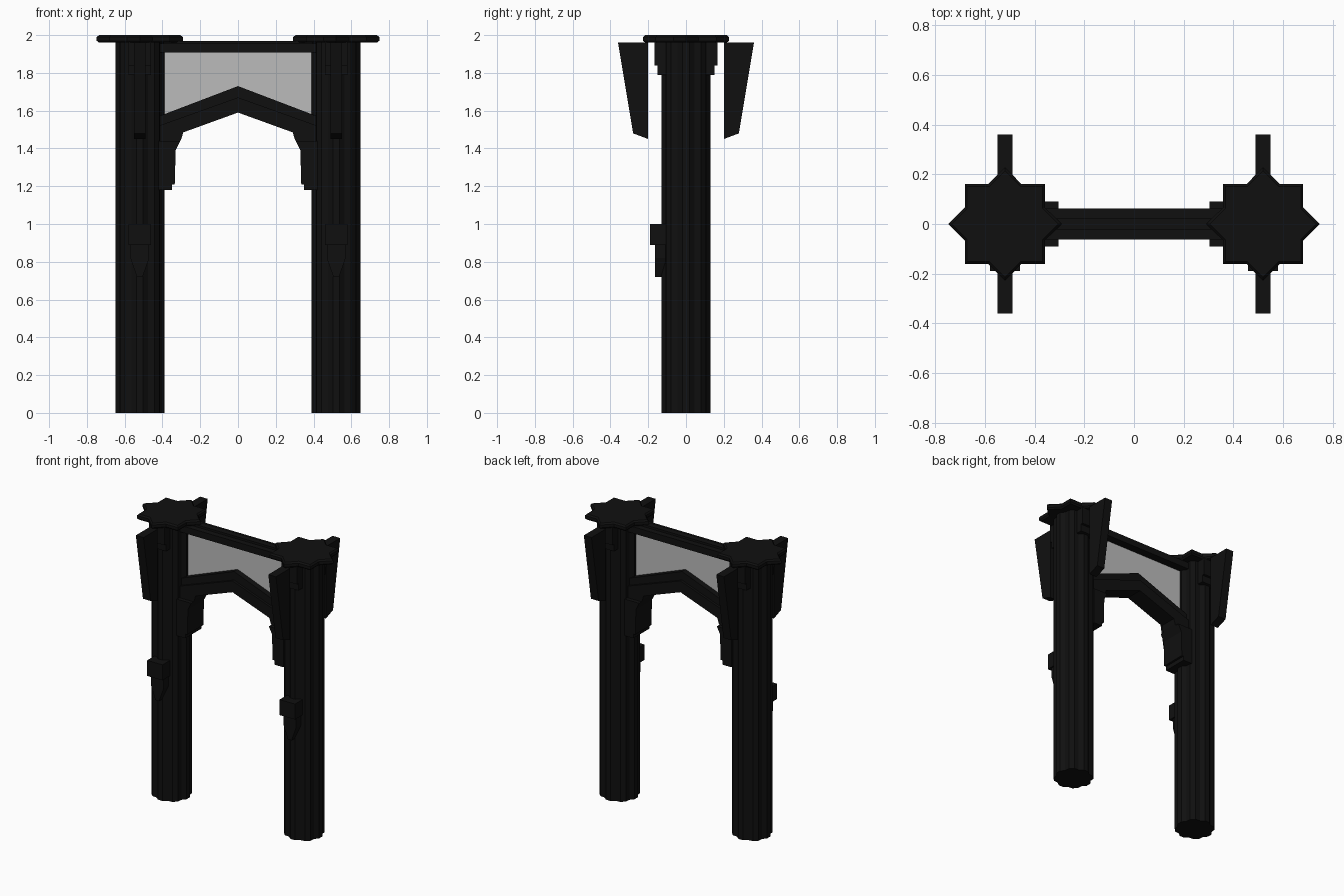
import bpy, bmesh
from math import cos, sin, pi

cube = bpy.data.objects.get("Cube")
if cube:
    bpy.data.objects.remove(cube, do_unlink=True)


def material(name, value):
    m = bpy.data.materials.new(name)
    m.use_nodes = True
    colour = (value, value, value, 1)
    m.diffuse_color = colour
    bsdf = next(n for n in m.node_tree.nodes if n.type == 'BSDF_PRINCIPLED')
    bsdf.inputs["Base Color"].default_value = colour
    return m


STONE = material("black stone", 0.005)
PANEL = material("pale grey panel", 0.5)


def loft(name, rings, mat=STONE):
    """Join matching rings of points and cap both ends."""
    bm = bmesh.new()
    loops = [[bm.verts.new(p) for p in ring] for ring in rings]
    n = len(loops[0])
    for a, b in zip(loops, loops[1:]):
        for i in range(n):
            j = (i + 1) % n
            bm.faces.new((a[i], a[j], b[j], b[i]))
    bm.faces.new(loops[0])
    bm.faces.new(loops[-1])
    bmesh.ops.recalc_face_normals(bm, faces=bm.faces)
    mesh = bpy.data.meshes.new(name)
    bm.to_mesh(mesh)
    bm.free()
    mesh.materials.append(mat)
    ob = bpy.data.objects.new(name, mesh)
    bpy.context.collection.objects.link(ob)
    return ob


def plate_y(name, outline, y0, y1, mat=STONE):
    """Extrude an (x, z) outline along y."""
    return loft(name, [[(x, y, z) for x, z in outline] for y in (y0, y1)], mat)


def plate_x(name, outline, x0, x1):
    """Extrude a (y, z) outline along x."""
    return loft(name, [[(x, y, z) for y, z in outline] for x in (x0, x1)])


def star(cx, radius, z):
    """Eight-pointed star made of two crossed squares."""
    return [(cx + r * cos(i * pi / 8), r * sin(i * pi / 8), z)
            for i in range(16) for r in [radius * (0.765 if i % 2 else 1)]]


def lobed(cx, radius, z):
    """Ring of eight flat lobes with shallow grooves between."""
    ring = []
    for i in range(8):
        for da, k in ((-0.14, 1), (0.14, 1), (pi / 8, 0.89)):
            a = i * pi / 4 + da
            ring.append((cx + radius * k * cos(a), radius * k * sin(a), z))
    return ring


def rect(a0, a1, z0, z1):
    return [(a0, z0), (a1, z0), (a1, z1), (a0, z1)]


for side, s in (("left", 1), ("right", -1)):
    cx = 0.52 * s

    # Fluted pillar and bevelled star cap
    loft(side + "_pillar", [lobed(cx, 0.131, z) for z in (0, 1.97)])
    loft(side + "_star_cap", [star(cx, r, z) for r, z in
                              ((0.215, 1.96), (0.228, 1.97), (0.228, 1.99), (0.215, 2.0))])

    # Tapered fins hanging from the cap, with stepped corbels behind them
    for face, d in (("front", -1), ("back", 1)):
        fin = [(0.2, 1.45), (0.28, 1.48), (0.36, 1.96), (0.2, 1.96)]
        plate_x(f"{side}_{face}_fin", [(y * d, z) for y, z in fin], cx - 0.03, cx + 0.03)
        corbel = [(0.1, 1.79), (0.15, 1.79), (0.15, 1.84), (0.167, 1.84), (0.167, 1.97), (0.1, 1.97)]
        plate_x(f"{side}_{face}_corbel", [(y * d, z) for y, z in corbel], cx - 0.06, cx + 0.06)

    # Shield ornament on the pillar front
    plate_y(side + "_ornament_block", rect(cx - 0.06, cx + 0.06, 0.89, 1.0), -0.19, -0.1)
    shield = [(-0.05, 0.9), (-0.05, 0.82), (-0.015, 0.72), (0.015, 0.72), (0.05, 0.82), (0.05, 0.9)]
    plate_y(side + "_ornament_shield", [(cx + x, z) for x, z in shield], -0.163, -0.1)

    # Wide bracket carrying the arch
    bracket = [(0.42, 1.18), (0.35, 1.18), (0.35, 1.21), (0.335, 1.21), (0.33, 1.39),
               (0.305, 1.44), (0.42, 1.44)]
    plate_y(side + "_arch_bracket", [(x * s, z) for x, z in bracket], -0.09, 0.09)


def arch(name, outer, inner, depth):
    half = outer + inner
    outline = [(-x, z) for x, z in outer] + [(x, z) for x, z in reversed(outer[:-1])]
    outline += [(x, z) for x, z in inner] + [(-x, z) for x, z in reversed(inner[:-1])]
    return plate_y(name, outline, -depth, depth)


# Pointed arch with a thicker lower moulding
arch("arch_band", [(0.42, 1.57), (0, 1.73)],
     [(0.42, 1.4), (0.33, 1.4), (0.305, 1.45), (0.29, 1.49), (0, 1.6)], 0.045)
arch("arch_moulding", [(0.42, 1.52), (0, 1.67)],
     [(0.42, 1.4), (0.325, 1.4), (0.3, 1.45), (0.29, 1.485), (0, 1.59)], 0.062)

# Top beam with a raised middle rail
plate_y("top_beam", rect(-0.42, 0.42, 1.908, 1.955), -0.062, 0.062)
plate_y("top_rail", rect(-0.42, 0.42, 1.95, 1.97), -0.022, 0.022)

# Pale panel filling the space between arch and beam
plate_y("panel", [(-0.4, 1.56), (0, 1.71), (0.4, 1.56), (0.4, 1.92), (-0.4, 1.92)],
        -0.004, 0.004, PANEL)
